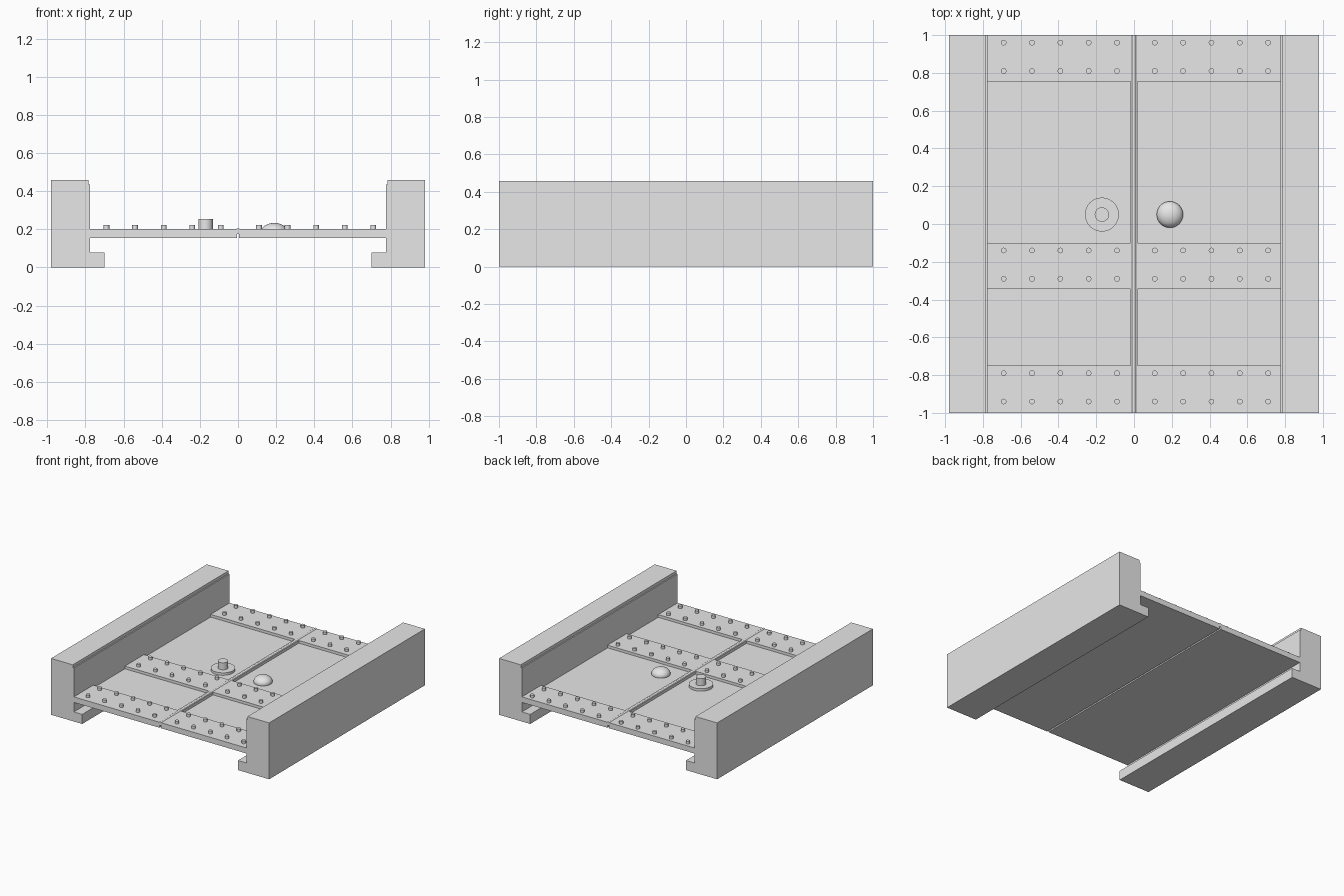
import bpy, bmesh, math
from mathutils import Matrix

old = bpy.data.objects.get("Cube")
if old:
    bpy.data.objects.remove(old, do_unlink=True)

grey = bpy.data.materials.new("plain grey")
grey.use_nodes = True
grey.diffuse_color = (0.8, 0.8, 0.8, 1)
grey.node_tree.nodes["Principled BSDF"].inputs["Base Color"].default_value = grey.diffuse_color


def finish(name, bm, smooth=False):
    bmesh.ops.recalc_face_normals(bm, faces=bm.faces)
    mesh = bpy.data.meshes.new(name)
    bm.to_mesh(mesh)
    bm.free()
    mesh.materials.append(grey)
    obj = bpy.data.objects.new(name, mesh)
    bpy.context.collection.objects.link(obj)
    if smooth:
        bpy.ops.object.select_all(action='DESELECT')
        obj.select_set(True)
        bpy.context.view_layer.objects.active = obj
        bpy.ops.object.shade_smooth_by_angle(angle=math.radians(35))
    return obj


def add_box(bm, x0, x1, y0, y1, z0, z1):
    place = Matrix.Translation(((x0 + x1) / 2, (y0 + y1) / 2, (z0 + z1) / 2))
    size = Matrix.Diagonal((x1 - x0, y1 - y0, z1 - z0, 1))
    bmesh.ops.create_cube(bm, size=1, matrix=place @ size)


def add_cylinder(bm, x, y, z0, z1, radius, sides):
    bmesh.ops.create_cone(bm, cap_ends=True, segments=sides, radius1=radius, radius2=radius,
                          depth=z1 - z0, matrix=Matrix.Translation((x, y, (z0 + z1) / 2)))


TOP, FLOOR, UNDER, INNER = 0.2, 0.178, 0.155, 0.775

# Side rails: one profile extruded along y, mirrored
profile = [(0.98, 0), (0.98, 0.458), (0.785, 0.458), (0.785, 0.435),
           (INNER, 0.435), (INNER, 0.078), (0.7, 0.078), (0.7, 0)]
for side, name in ((1, "left_rail"), (-1, "right_rail")):
    bm = bmesh.new()
    face = bm.faces.new([bm.verts.new((side * x, -1, z)) for x, z in profile])
    new = bmesh.ops.extrude_face_region(bm, geom=[face])["geom"]
    bmesh.ops.translate(bm, vec=(0, 2, 0),
                        verts=[v for v in new if isinstance(v, bmesh.types.BMVert)])
    finish(name, bm)

# Deck with four sunken panels and a slot under the centre seam
bm = bmesh.new()
add_box(bm, -INNER, INNER, -1, 1, UNDER, TOP)
deck = finish("deck", bm)

bm = bmesh.new()
for y0, y1 in ((-0.1, 0.755), (-0.75, -0.345)):
    for x0, x1 in ((-0.9, -0.018), (0.018, 0.9)):
        add_box(bm, x0, x1, y0, y1, FLOOR, 0.3)
add_box(bm, -0.006, 0.006, -1.1, 1.1, 0.1, FLOOR - 0.002)
cutter = finish("deck_cutter", bm)
cutter.hide_render = True

cut = deck.modifiers.new("panels", 'BOOLEAN')
cut.operation = 'DIFFERENCE'
cut.solver = 'EXACT'
cut.object = cutter
bpy.context.view_layer.objects.active = deck
bpy.ops.object.modifier_apply(modifier=cut.name)
bpy.data.objects.remove(cutter, do_unlink=True)

# Rounded seam rod along the middle
bm = bmesh.new()
bmesh.ops.create_cone(bm, cap_ends=True, segments=16, radius1=0.012, radius2=0.012, depth=2,
                      matrix=Matrix.Translation((0, 0, 0.193)) @ Matrix.Rotation(math.pi / 2, 4, 'X'))
finish("seam_rod", bm, True)

# Rivet rows on the three cross bands
bm = bmesh.new()
for y in (0.96, -0.14, -0.79):
    for row in range(2):
        for start in (-0.69, 0.11):
            for i in range(5):
                add_cylinder(bm, start + 0.15 * i, y - 0.15 * row, TOP - 0.01, 0.222, 0.015, 12)
finish("rivets", bm, True)

# Knob on a round flange
bm = bmesh.new()
add_cylinder(bm, -0.17, 0.05, FLOOR - 0.01, TOP - 0.002, 0.09, 32)
finish("knob_flange", bm, True)
bm = bmesh.new()
add_cylinder(bm, -0.17, 0.05, FLOOR, 0.255, 0.038, 32)
finish("knob", bm, True)

# Low dome button
bm = bmesh.new()
bmesh.ops.create_uvsphere(bm, u_segments=32, v_segments=16, radius=1,
                          matrix=Matrix.Translation((0.19, 0.05, 0.185))
                          @ Matrix.Diagonal((0.07, 0.07, 0.048, 1)))
lower = bmesh.ops.bisect_plane(bm, geom=bm.verts[:] + bm.edges[:] + bm.faces[:],
                               plane_co=(0, 0, FLOOR - 0.005), plane_no=(0, 0, -1), clear_outer=True)
rim = [e for e in lower["geom_cut"] if isinstance(e, bmesh.types.BMEdge)]
bmesh.ops.holes_fill(bm, edges=rim)
finish("dome_button", bm, True)
